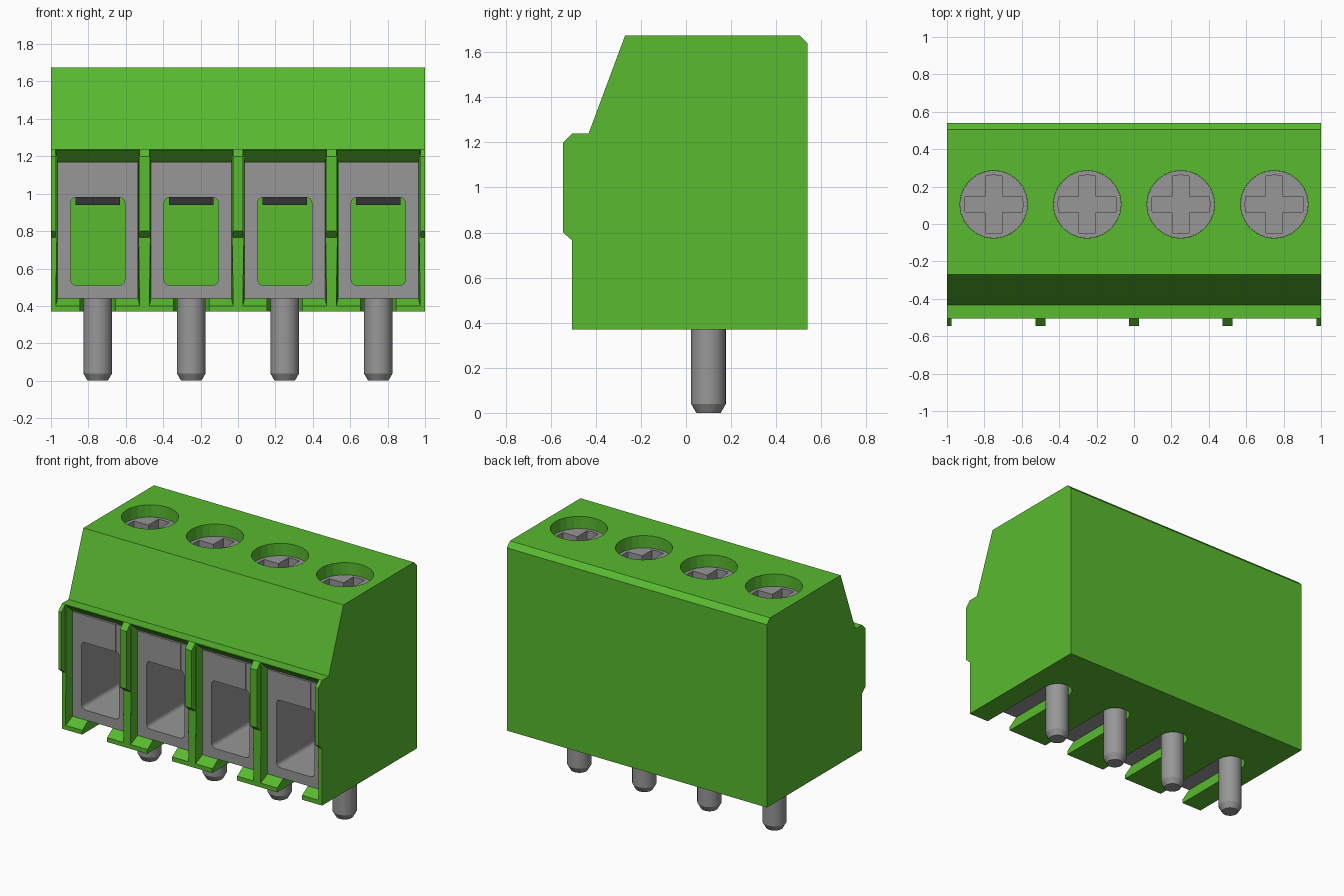
import bpy, bmesh, math
from mathutils import Vector

cube = bpy.data.objects.get("Cube")
if cube:
    bpy.data.objects.remove(cube, do_unlink=True)


def material(name, rgb):
    m = bpy.data.materials.new(name)
    m.use_nodes = True
    col = (*rgb, 1.0)
    m.diffuse_color = col
    m.node_tree.nodes["Principled BSDF"].inputs["Base Color"].default_value = col
    return m


GREEN = material("green plastic", (0.098, 0.49, 0.029))
GREY = material("grey metal", (0.31, 0.31, 0.31))

BAYS = (-0.75, -0.25, 0.25, 0.75)
SCREW_Y = 0.105


def prism(name, pts, axis, lo, hi, mat):
    """Extrude a 2D outline along an axis: x uses (y,z), y uses (x,z), z uses (x,y)."""
    def place(p, t):
        return {"x": (t, p[0], p[1]), "y": (p[0], t, p[1]), "z": (p[0], p[1], t)}[axis]
    bm = bmesh.new()
    a = [bm.verts.new(place(p, lo)) for p in pts]
    b = [bm.verts.new(place(p, hi)) for p in pts]
    n = len(pts)
    bm.faces.new(a)
    bm.faces.new(b)
    for i in range(n):
        j = (i + 1) % n
        bm.faces.new((a[i], a[j], b[j], b[i]))
    bmesh.ops.recalc_face_normals(bm, faces=bm.faces)
    me = bpy.data.meshes.new(name)
    bm.to_mesh(me)
    bm.free()
    ob = bpy.data.objects.new(name, me)
    bpy.context.collection.objects.link(ob)
    me.materials.append(mat)
    return ob


def rect(x0, x1, y0, y1):
    return [(x0, y0), (x1, y0), (x1, y1), (x0, y1)]


def arc(cx, cy, r, a0, a1, n):
    return [(cx + r * math.cos(math.radians(a0 + (a1 - a0) * i / n)),
             cy + r * math.sin(math.radians(a0 + (a1 - a0) * i / n))) for i in range(n + 1)]


def circle(cx, cy, r, n=24):
    return arc(cx, cy, r, 0, 360, n)[:-1]


def round_rect(x0, x1, z0, z1, r):
    return (arc(x1 - r, z1 - r, r, 0, 90, 4) + arc(x0 + r, z1 - r, r, 90, 180, 4)
            + arc(x0 + r, z0 + r, r, 180, 270, 4) + arc(x1 - r, z0 + r, r, 270, 360, 4))


def activate(ob):
    bpy.ops.object.select_all(action="DESELECT")
    ob.select_set(True)
    bpy.context.view_layer.objects.active = ob


def cut(ob, cutter):
    cutter.hide_render = True
    mod = ob.modifiers.new("cut", "BOOLEAN")
    mod.operation = "DIFFERENCE"
    mod.solver = "EXACT"
    mod.object = cutter
    activate(ob)
    bpy.ops.object.modifier_apply(modifier=mod.name)
    bpy.data.objects.remove(cutter, do_unlink=True)


# Housing block with sloped front and chamfered rear edge
housing = prism("housing", [(0.54, 0.37), (0.54, 1.64), (0.505, 1.675), (-0.27, 1.675),
                            (-0.432, 1.24), (-0.505, 1.24), (-0.505, 0.37)], "x", -1, 1, GREEN)

bay_profile = [(-0.6, 0.40), (-0.5, 0.40), (-0.44, 0.44), (0.35, 0.44),
               (0.35, 1.17), (-0.43, 1.17), (-0.503, 1.234), (-0.6, 1.234)]
for c in BAYS:
    # Front bay, flared slightly at its mouth
    bay = prism("bay_cutter", bay_profile, "x", c - 0.215, c + 0.215, GREEN)
    for v in bay.data.vertices:
        if v.co.y < -0.46:
            v.co.x = c + math.copysign(0.224, v.co.x - c)
    cut(housing, bay)
    # Slot in the floor ending around the pin
    slot = [(c - 0.095, -0.6)] + [(c + 0.095, -0.6)] + arc(c, SCREW_Y, 0.095, 0, 180, 12)
    cut(housing, prism("slot_cutter", slot, "z", 0.3, 0.46, GREEN))
    # Screw well
    cut(housing, prism("well_cutter", circle(c, SCREW_Y, 0.181), "z", 1.4, 1.8, GREEN))

# Raised ribs on the dividers
rib = [(-0.49, 1.24), (-0.505, 1.24), (-0.545, 1.20), (-0.545, 0.80), (-0.505, 0.765), (-0.49, 0.765)]
for i, (x0, x1) in enumerate([(-1, -0.975), (-0.526, -0.474), (-0.026, 0.026),
                              (0.474, 0.526), (0.975, 1)]):
    prism(f"divider_rib_{i + 1}", rib, "x", x0, x1, GREEN)

for i, c in enumerate(BAYS, 1):
    # Square clamp tube with a rounded wire opening
    clamp = prism(f"clamp_{i}", rect(c - 0.214, c + 0.214, 0.441, 1.169), "y", -0.44, 0.349, GREY)
    cut(clamp, prism("opening_cutter", round_rect(c - 0.145, c + 0.145, 0.51, 0.98, 0.03),
                     "y", -0.6, 0.6, GREY))
    # Wire guard tongue, sloping down into the opening
    prism(f"wire_guard_{i}", [(-0.444, 1.168), (-0.444, 0.98), (-0.15, 0.94), (-0.15, 1.168)],
          "x", c - 0.12, c + 0.12, GREY)

    # Screw head with a cross recess
    screw = prism(f"screw_{i}", circle(c, SCREW_Y, 0.1805), "z", 1.39, 1.59, GREY)
    a, w = 0.152, 0.043
    y = SCREW_Y
    cross = [(c - w, y - a), (c, y - a - 0.005), (c + w, y - a), (c + w, y - w),
             (c + a, y - w), (c + a + 0.005, y), (c + a, y + w), (c + w, y + w),
             (c + w, y + a), (c, y + a + 0.005), (c - w, y + a), (c - w, y + w),
             (c - a, y + w), (c - a - 0.005, y), (c - a, y - w), (c - w, y - w)]
    cut(screw, prism("cross_cutter", cross, "z", 1.53, 1.7, GREY))

    # Solder pin with a chamfered tip
    pin = prism(f"pin_{i}", circle(c, 0.1, 0.077), "z", 0.04, 0.445, GREY)
    bm = bmesh.new()
    bm.from_mesh(pin.data)
    bottom = min(bm.faces, key=lambda f: f.calc_center_median().z)
    tip = bmesh.ops.extrude_face_region(bm, geom=[bottom])["geom"]
    bmesh.ops.delete(bm, geom=[bottom], context="FACES_ONLY")
    for v in tip:
        if isinstance(v, bmesh.types.BMVert):
            v.co = Vector((c + (v.co.x - c) * 0.7, 0.1 + (v.co.y - 0.1) * 0.7, 0.0))
    bmesh.ops.recalc_face_normals(bm, faces=bm.faces)
    bm.to_mesh(pin.data)
    bm.free()
    activate(pin)
    bpy.ops.object.shade_smooth_by_angle(angle=math.radians(25))
